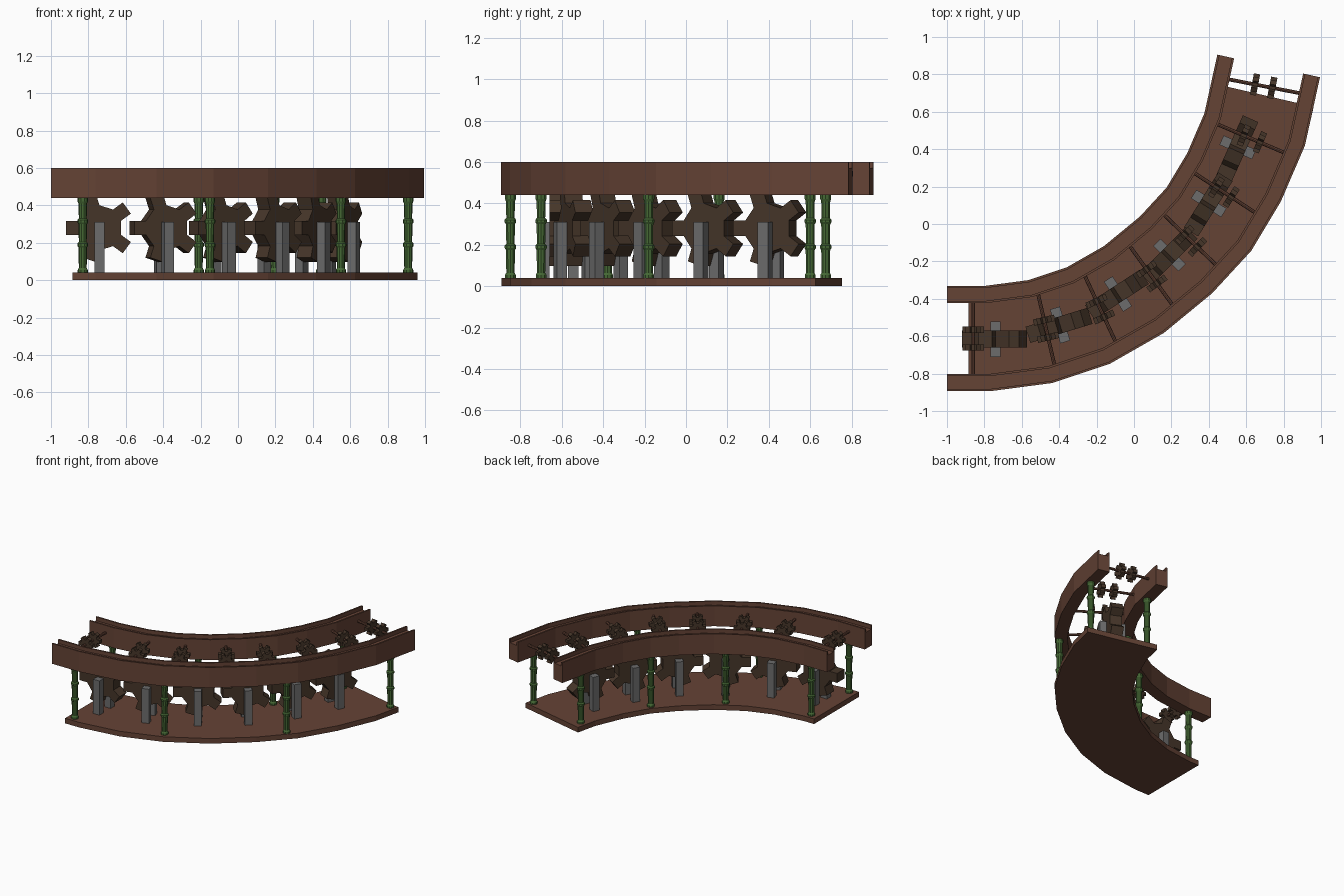
import bpy, bmesh, math
from mathutils import Vector, Matrix

if "Cube" in bpy.data.objects:
    bpy.data.objects.remove(bpy.data.objects["Cube"])

def material(name, rgb):
    m = bpy.data.materials.new(name)
    m.diffuse_color = (*rgb, 1)
    m.use_nodes = True
    m.node_tree.nodes["Principled BSDF"].inputs["Base Color"].default_value = m.diffuse_color
    return m

WOOD = material("wood", (.13, .056, .036))
DARK = material("dark_wood", (.06, .036, .022))
GREEN = material("bamboo", (.06, .14, .035))
GREY = material("stone", (.15, .15, .15))

# Centre line of the bend
PATH = [Vector(p) for p in [(-1, -.612), (-.78, -.612), (-.5, -.575), (-.245, -.49), (0, -.35),
        (.225, -.165), (.40, .025), (.535, .25), (.645, .505), (.72, .845)]]

def finish(name, bm, mat):
    bmesh.ops.recalc_face_normals(bm, faces=bm.faces)
    me = bpy.data.meshes.new(name)
    bm.to_mesh(me)
    bm.free()
    me.materials.append(mat)
    ob = bpy.data.objects.new(name, me)
    bpy.context.collection.objects.link(ob)
    return ob

def sweep(name, path, section, mat):
    """Sweep an (offset, height) section along a path with mitred corners."""
    bm = bmesh.new()
    rings = []
    for i, p in enumerate(path):
        a = (p - path[i - 1]).normalized() if i else (path[1] - p).normalized()
        b = (path[i + 1] - p).normalized() if i < len(path) - 1 else a
        t = (a + b).normalized()
        n = Vector((-t.y, t.x)) / t.dot(a)
        rings.append([bm.verts.new((*(p + n * o), z)) for o, z in section])
    k = len(section)
    for r, s in zip(rings, rings[1:]):
        for j in range(k):
            bm.faces.new((r[j], r[(j + 1) % k], s[(j + 1) % k], s[j]))
    bm.faces.new(rings[0])
    bm.faces.new(rings[-1][::-1])
    return finish(name, bm, mat)

def frame(x, y, deg, z=0):
    return Matrix.Translation((x, y, z)) @ Matrix.Rotation(math.radians(deg), 4, 'Z')

def add_box(bm, centre, size, mat):
    m = mat @ Matrix.Translation(centre) @ Matrix.Diagonal((*size, 1))
    bmesh.ops.create_cube(bm, size=1, matrix=m)

def add_gear(bm, mat, teeth, root, tip, half, thick, y=0):
    """Flat-toothed gear with its axis along local y."""
    pts = []
    for i in range(teeth):
        a = math.pi + i * math.tau / teeth
        for r, s in ((root, -half), (tip, -half), (tip, half), (root, half)):
            pts.append((r * math.cos(a) - s * math.sin(a), r * math.sin(a) + s * math.cos(a)))
    front, back = ([bm.verts.new(mat @ Vector((u, y + d, v))) for u, v in pts]
                   for d in (-thick / 2, thick / 2))
    bm.faces.new(front)
    bm.faces.new(back[::-1])
    for j in range(len(pts)):
        k = (j + 1) % len(pts)
        bm.faces.new((front[j], front[k], back[k], back[j]))

# Base plate
sweep("base_plate", [Vector((-.885, -.612))] + PATH[1:-1] + [Vector((.688, .69))],
      [(-.28, 0), (.28, 0), (.28, .04), (-.28, .04)], WOOD)

# Grooved side rails
for name, o in (("inner_rail", .235), ("outer_rail", -.235)):
    sec = [(-.046, .44), (.046, .44), (.046, .6), (.034, .6), (.034, .57),
           (-.034, .57), (-.034, .6), (-.046, .6)]
    sweep(name, PATH, [(o + u, z) for u, z in sec], WOOD)

# Large gears and their grey bearing posts
for x, y, deg in [(-.74, -.615, 0), (-.395, -.54, 17), (-.086, -.374, 33),
                  (.19, -.166, 45), (.40, .11, 58), (.555, .41, 66)]:
    bm = bmesh.new()
    add_gear(bm, frame(x, y, deg, .28), 5, .115, .18, .037, .09)
    finish("large_gear", bm, DARK)
    bm = bmesh.new()
    for s in (-1, 1):
        add_box(bm, (0, s * .07, .175), (.055, .05, .27), frame(x, y, deg))
    finish("gear_support", bm, GREY)

# Axles with paired small gears
for x, y, deg in [(-.86, -.613, 0), (-.47, -.56, 13), (-.18, -.455, 25), (.095, -.28, 36),
                  (.305, -.09, 46), (.48, .17, 57), (.63, .455, 67), (.693, .737, 79)]:
    m = frame(x, y, deg, .543)
    bm = bmesh.new()
    bmesh.ops.create_cone(bm, cap_ends=True, segments=8, radius1=.01, radius2=.01, depth=.39,
                          matrix=m @ Matrix.Rotation(math.pi / 2, 4, 'X'))
    finish("roller_axle", bm, WOOD)
    bm = bmesh.new()
    for s in (-.047, .047):
        add_gear(bm, m, 6, .038, .058, .013, .034, s)
    finish("small_gears", bm, DARK)

# Bamboo posts, turned from a jointed profile
profile = [(.027, .035), (.027, .055), (.021, .065)]
for z in (.19, .315):
    profile += [(.023, z - .015), (.029, z - .006), (.029, z + .006), (.021, z + .015)]
profile += [(.023, .41), (.028, .422), (.028, .445)]
SIDES = 10
for x, y in [(-.83, -.848), (-.15, -.70), (.55, -.18), (.91, .60),
             (-.83, -.378), (-.21, -.195), (.195, .16), (.445, .675)]:
    bm = bmesh.new()
    rings = [[bm.verts.new((x + r * math.cos(i * math.tau / SIDES),
                            y + r * math.sin(i * math.tau / SIDES), z)) for i in range(SIDES)]
             for r, z in profile]
    for a, b in zip(rings, rings[1:]):
        for i in range(SIDES):
            j = (i + 1) % SIDES
            bm.faces.new((a[i], a[j], b[j], b[i]))
    bm.faces.new(rings[0][::-1])
    bm.faces.new(rings[-1])
    finish("bamboo_post", bm, GREEN)
